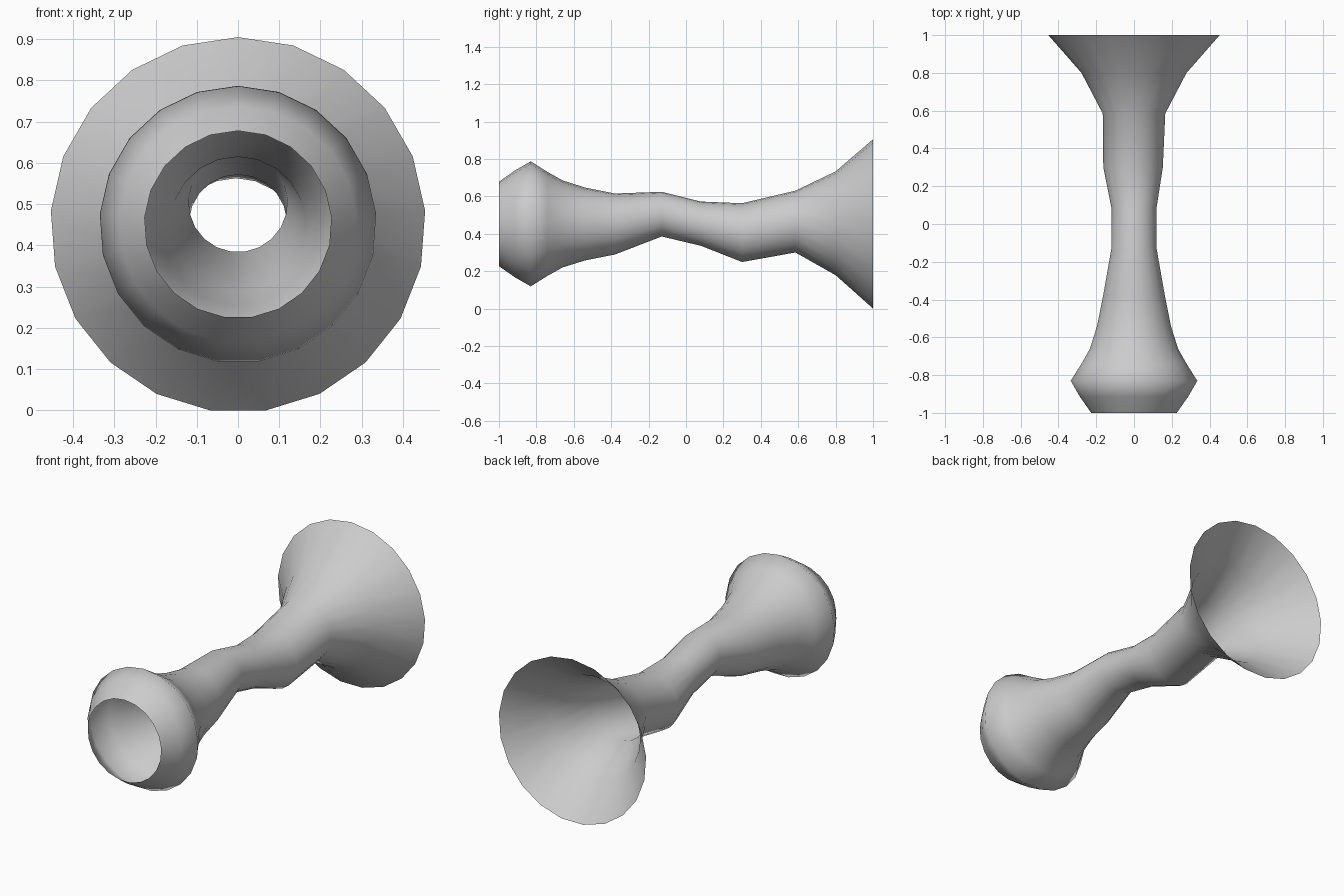
import bpy, bmesh
from math import sin, cos, pi

if "Cube" in bpy.data.objects:
    bpy.data.objects.remove(bpy.data.objects["Cube"])

SIDES = 21
# rings along the tube: y, radius, centre x, centre z
RINGS = [
    (-1.00, 0.227, 0, 0.451), (-0.915, 0.287, 0, 0.451), (-0.83, 0.336, 0, 0.451),
    (-0.74, 0.279, 0, 0.451), (-0.66, 0.234, 0, 0.451), (-0.54, 0.196, 0, 0.451),
    (-0.38, 0.164, 0, 0.451), (-0.13, 0.120, 0, 0.504), (0.08, 0.119, 0, 0.453),
    (0.30, 0.158, -0.005, 0.405), (0.585, 0.166, 0, 0.464), (0.80, 0.279, 0, 0.454),
    (1.00, 0.455, 0, 0.450),
]

# open, single-walled tube: bulb mouth at the front, flared bell at the back
bm = bmesh.new()
loops = []
for y, r, cx, cz in RINGS:
    loops.append([bm.verts.new((cx + r * sin(2 * pi * k / SIDES), y,
                                cz + r * cos(2 * pi * k / SIDES)))
                  for k in range(SIDES)])
for a, b in zip(loops, loops[1:]):
    for k in range(SIDES):
        n = (k + 1) % SIDES
        bm.faces.new((a[k], b[k], b[n], a[n]))

# make the faces point outwards
bm.normal_update()
f = bm.faces[:][0]
c = f.calc_center_median()
if f.normal.x * c.x + f.normal.z * (c.z - 0.451) < 0:
    bmesh.ops.reverse_faces(bm, faces=bm.faces[:])
for face in bm.faces:
    face.smooth = True

mesh = bpy.data.meshes.new("flared_tube")
bm.to_mesh(mesh)
bm.free()
bpy.context.collection.objects.link(bpy.data.objects.new("flared_tube", mesh))
